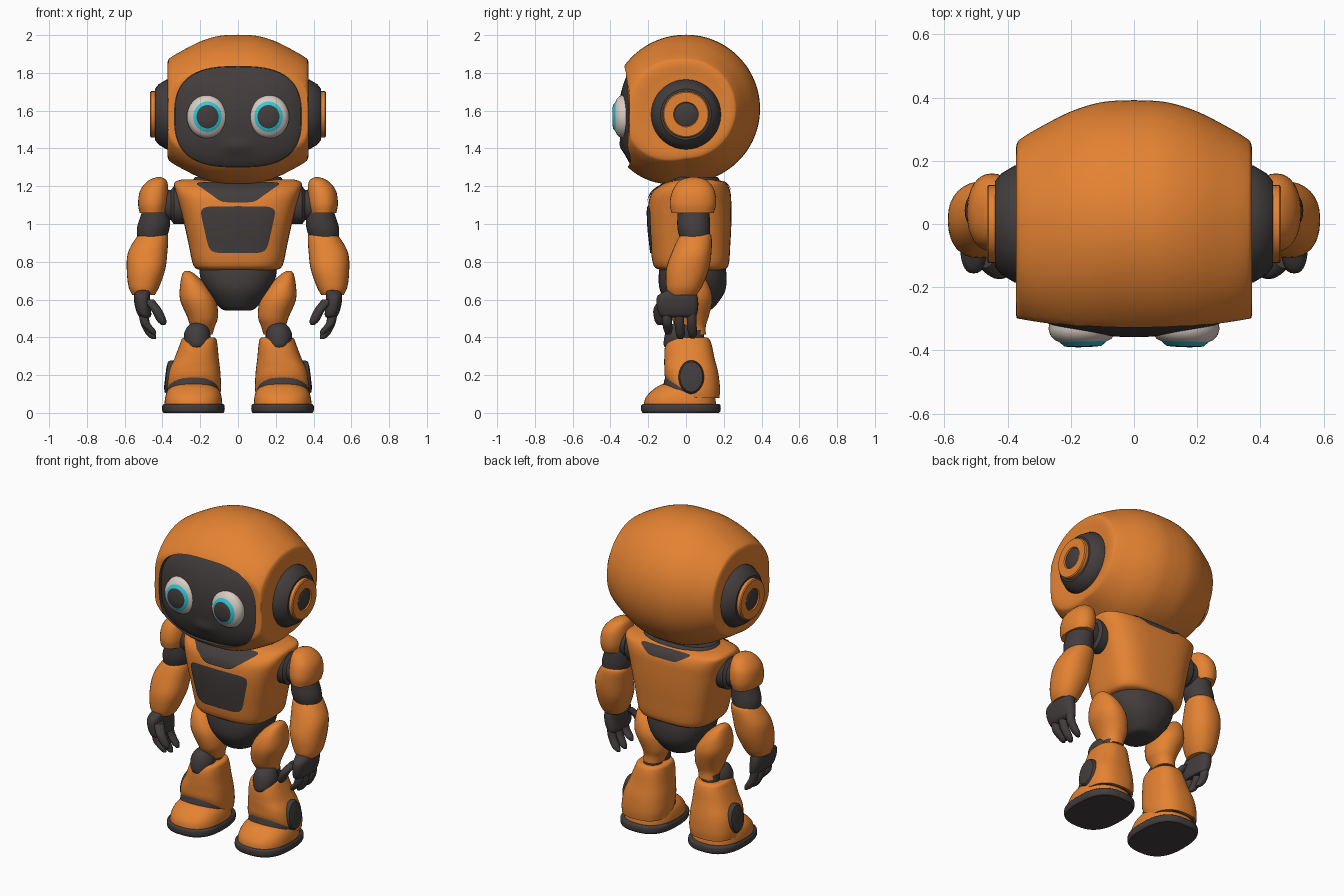
import bpy, bmesh, math
from mathutils import Vector

if "Cube" in bpy.data.objects:
    bpy.data.objects.remove(bpy.data.objects["Cube"])


def material(name, rgb):
    m = bpy.data.materials.new(name)
    m.diffuse_color = (*rgb, 1)
    m.use_nodes = True
    m.node_tree.nodes["Principled BSDF"].inputs["Base Color"].default_value = m.diffuse_color
    return m


ORANGE = material("orange shell", (0.78, 0.225, 0.032))
DARK = material("charcoal", (0.056, 0.047, 0.046))
WHITE = material("eye white", (0.68, 0.60, 0.54))
CYAN = material("cyan", (0.03, 0.60, 0.70))


def finish(mesh, angle=38):
    for p in mesh.polygons:
        p.use_smooth = True
    mesh.set_sharp_from_angle(angle=math.radians(angle))


def skin(name, rings, mats, bands=None, mirror=False, sheet=0):
    """Bridge a stack of rings, cap the ends, colour each band. A sheet faces y = sheet."""
    bm = bmesh.new()
    loops = [[bm.verts.new(p) for p in r] for r in rings]
    n = len(loops[0])
    for i, (a, b) in enumerate(zip(loops, loops[1:])):
        for k in range(n):
            f = bm.faces.new((a[k], a[(k + 1) % n], b[(k + 1) % n], b[k]))
            f.material_index = bands[i] if bands else 0
    bm.faces.new(loops[-1]).material_index = bands[-1] if bands else 0
    if not sheet:
        bm.faces.new(loops[0]).material_index = bands[0] if bands else 0
    bmesh.ops.recalc_face_normals(bm, faces=bm.faces)
    bm.normal_update()
    if sum(f.normal.y for f in bm.faces) * sheet < 0:
        bmesh.ops.reverse_faces(bm, faces=bm.faces)
    mesh = bpy.data.meshes.new(name)
    bm.to_mesh(mesh)
    bm.free()
    for m in mats:
        mesh.materials.append(m)
    finish(mesh)
    ob = bpy.data.objects.new(name, mesh)
    bpy.context.collection.objects.link(ob)
    if mirror:
        ob.modifiers.new("mirror", 'MIRROR')
    return ob


def oval(e, n):
    """Unit superellipse outline."""
    out = []
    for k in range(n):
        c, s = math.cos(2 * math.pi * k / n), math.sin(2 * math.pi * k / n)
        out.append((math.copysign(abs(c) ** (2 / e), c), math.copysign(abs(s) ** (2 / e), s)))
    return out


def smooth(secs, steps=4):
    """Catmull-Rom resampling of section tuples."""
    out = []
    for i in range(len(secs) - 1):
        p0, p1, p2, p3 = (secs[min(max(j, 0), len(secs) - 1)] for j in range(i - 1, i + 3))
        for s in range(steps):
            t = s / steps
            out.append(tuple(0.5 * (2 * b + (c - a) * t + (2 * a - 5 * b + 4 * c - d) * t * t
                                    + (3 * b - a - 3 * c + d) * t ** 3)
                             for a, b, c, d in zip(p0, p1, p2, p3)))
    return out + [tuple(secs[-1])]


def loft(name, secs, mat, e=2.0, n=32, mirror=False, warp=None):
    """Sections are (x, y, z, half width, half depth)."""
    rings = [[Vector((x + u * a, y + v * b, z)) for u, v in oval(e, n)]
             for x, y, z, a, b in smooth(secs)]
    if warp:
        rings = [[warp(p) for p in r] for r in rings]
    return skin(name, rings, [mat], mirror=mirror)


def lathe(name, origin, direction, profile, mats, bands=None, sx=1, sy=1, n=40):
    """Turned part, profile is (distance along direction, radius)."""
    q = Vector(direction).to_track_quat('Z', 'Y')
    rings = [[Vector(origin) + q @ Vector((u * r * sx, v * r * sy, t)) for u, v in oval(2, n)]
             for t, r in profile]
    return skin(name, rings, mats, bands, mirror=True)


def patch(name, e, place, mat, side=-1, n=64, count=16):
    """Sheet facing front or back, place(u, v) gives the position."""
    rings = [[place(u * t, v * t) for u, v in oval(e, n)]
             for t in [1 - i / count for i in range(count)] + [0.01]]
    return skin(name, rings, [mat], sheet=side)


# --- helmet: rings around the x axis, fuller and flattened at the front
HZ = 1.61


def helmet_ring(x, rb, rf, n=112):
    ring = []
    for i in range(n):
        c, s = math.cos(2 * math.pi * i / n), math.sin(2 * math.pi * i / n)
        f = max(0, -c)
        r = (rb + (rf - rb) * f ** 1.6) * (1 + 0.2 * f * max(0, -s))
        ring.append(Vector((x, max(r * c, -(0.333 - 0.25 * x * x)), HZ + r * s)))
    return ring


half = smooth([(0, .392, .40), (.1, .386, .398), (.2, .356, .385), (.3, .305, .355), (.355, .272, .325),
               (.370, .256, .30), (.374, .225, .26), (.370, .18, .20)], 5)
prof = [(-x, b, f) for x, b, f in reversed(half[1:])] + half
helmet = skin("helmet", [helmet_ring(*p) for p in prof], [ORANGE, DARK])

# visor opening
VX, VZ, VC = 0.336, 0.266, 1.568
cutter = skin("visor_cutter", [[Vector((u * VX, y, VC + v * VZ)) for u, v in oval(2.8, 64)]
                               for y in (-.5, -.27)], [ORANGE, DARK], bands=[1])
cutter.hide_render = True
cut = helmet.modifiers.new("opening", 'BOOLEAN')
cut.operation, cut.solver, cut.object = 'DIFFERENCE', 'EXACT', cutter
bpy.context.view_layer.update()
mesh = bpy.data.meshes.new_from_object(helmet.evaluated_get(bpy.context.evaluated_depsgraph_get()))
helmet.modifiers.clear()
helmet.data = mesh
finish(mesh, 50)
bpy.data.objects.remove(cutter)


def visor_point(u, v):
    x, z = u * VX * .995, VC + v * VZ * .995
    d = max(0, 1 - (abs(u) ** 2.8 + abs(v) ** 2.8) ** (2 / 2.8))
    bump = 0.014 * math.exp(-(x * x / .004 + (z - 1.41) ** 2 / .0012))
    return Vector((x, -.284 - .074 * d ** .8 - bump, z))


patch("visor", 2.8, visor_point, DARK)

# eyes: white dome, cyan lens edge, dark pupil
lathe("eye", (.163, -.30, 1.568), (-.02, -1, 0),
      [(0, .105), (.03, .112), (.05, .106), (.066, .092), (.072, .078), (.087, .060), (.090, .02)],
      [WHITE, CYAN, DARK], [0, 0, 0, 0, 1, 2], sx=.97, sy=1.03)

# ears
lathe("ear", (0, 0, 1.58), (1, 0, 0),
      [(.33, .185), (.378, .185), (.42, .16), (.44, .135), (.44, .123), (.46, .123), (.465, .117),
       (.465, .066), (.458, .062), (.458, .06), (.462, .054), (.462, .01)],
      [DARK, ORANGE], [0, 0, 0, 0, 1, 1, 1, 1, 0, 0, 0])

# --- torso: (z, half width, front y, back y)
TE = 3.2
torso = [(0, (f + b) / 2, z, w, (b - f) / 2) for z, w, f, b in [
    (.757, .20, -.13, .19), (.78, .236, -.172, .225), (.9, .263, -.19, .235), (1.0, .285, -.2, .24),
    (1.1, .31, -.2, .24), (1.17, .33, -.178, .235), (1.218, .337, -.11, .21), (1.235, .30, -.05, .16)]]
loft("torso", torso, ORANGE, TE, 64)
dense = smooth(torso)


def on_torso(x, z, side, lift):
    for a, b in zip(dense, dense[1:]):
        if a[2] <= z <= b[2]:
            t = (z - a[2]) / (b[2] - a[2])
            _, yc, _, w, d = (p + (q - p) * t for p, q in zip(a, b))
            return Vector((x, yc + side * (d * max(0, 1 - abs(x / w) ** TE) ** (1 / TE) + lift), z))


def torso_patch(name, e, z0, z1, w0, w1, lift, side=-1):
    patch(name, e, lambda u, v: on_torso(u * (w0 + (w1 - w0) * (v + 1) / 2),
                                         z0 + (z1 - z0) * (v + 1) / 2, side, lift), DARK, side)


torso_patch("chest_panel", 7, .846, 1.094, .15, .206, .006)
torso_patch("collar_front", 9, 1.115, 1.222, .085, .235, .008)
torso_patch("collar_back", 9, 1.175, 1.228, .09, .18, .006, side=1)
loft("collar", [(0, .04, 1.15, .24, .14), (0, .04, 1.225, .24, .14), (0, .04, 1.25, .225, .125)], DARK, 2.4)
loft("pelvis", [(0, .035, .543, .07, .08), (0, .035, .56, .10, .115), (0, .035, .64, .165, .17),
                (0, .035, .72, .20, .18), (0, .035, .80, .205, .17)], DARK, 2.3, 48)

# --- arms
lathe("shoulder_joint", (0, .04, 1.10), (1, 0, 0), [(.27, .1), (.34, .1), (.355, .08), (.43, .08)],
      [DARK], sx=.85)
loft("shoulder_pad", [(.452, .035, 1.058, .068, .112), (.450, .037, 1.11, .079, .123),
                      (.443, .04, 1.18, .074, .11), (.426, .04, 1.23, .048, .072),
                      (.418, .04, 1.248, .012, .02)], ORANGE, 2.2, mirror=True)
loft("upper_arm", [(.43, .04, 1.12, .06, .08), (.44, .04, 1.03, .08, .086), (.45, .042, .97, .086, .086),
                   (.46, .05, .90, .07, .075)], DARK, mirror=True)
loft("forearm", [(.448, .052, .955, .06, .065), (.452, .05, .935, .082, .085), (.478, .03, .85, .104, .105),
                 (.487, .008, .76, .102, .113), (.498, -.01, .67, .082, .095), (.50, -.018, .625, .06, .075)],
     ORANGE, 2.2, mirror=True)

# --- hands
loft("palm", [(.50, -.03, .65, .04, .07), (.508, -.045, .62, .043, .105), (.505, -.045, .57, .042, .11),
              (.495, -.042, .52, .036, .1), (.488, -.04, .505, .022, .085)], DARK, 2.6, mirror=True)
for i, (y, tip) in enumerate([(-.10, .415), (-.035, .39), (.03, .395)]):
    loft(f"finger_{i + 1}", [(.50, y, .55, .026, .027), (.493, y, .48, .025, .026),
                             (.462, y + .005, tip + .025, .024, .024), (.445, y + .005, tip, .01, .012)],
         DARK, n=14, mirror=True)
loft("thumb", [(.475, -.11, .60, .03, .03), (.435, -.145, .55, .029, .028), (.405, -.142, .49, .026, .025),
               (.395, -.138, .465, .010, .012)], DARK, n=14, mirror=True)

# --- legs
loft("thigh", [(.193, .04, .415, .058, .065), (.188, .025, .46, .066, .08), (.188, .02, .51, .082, .1),
               (.212, .02, .60, .095, .12), (.238, .02, .68, .068, .1), (.262, .02, .735, .033, .055),
               (.27, .02, .752, .01, .015)], ORANGE, 2.2, mirror=True)
loft("knee_joint", [(.205, .04, .32, .055, .06), (.20, .04, .44, .055, .055)], DARK, mirror=True)
loft("knee_cap", [(.217, -.04, .33, .02, .03), (.217, -.04, .35, .058, .075), (.217, -.035, .41, .07, .078),
                  (.215, -.03, .46, .05, .06), (.213, -.028, .478, .015, .02)], DARK, mirror=True)


def arch(p):
    """Raise the shin's lower edge over the instep."""
    p.z += .095 * min(1, max(0, (.02 - p.y) / .12)) * max(0, 1 - (p.z - .085) / .2)
    return p


loft("shin", [(.237, .035, .08, .140, .142), (.235, .033, .13, .145, .147), (.231, .028, .21, .138, .143),
              (.219, .018, .29, .117, .133), (.209, .013, .36, .1, .123), (.206, .015, .395, .088, .105),
              (.206, .02, .40, .06, .075)], ORANGE, 2.5, 48, mirror=True, warp=arch)
lathe("ankle_disc", (0, .028, .145), (1, .0, .12), [(.33, .09), (.37, .09), (.383, .08), (.388, .05), (.388, .01)],
      [DARK], sx=.75)
loft("ankle", [(.237, .02, .08, .142, .147), (.237, .02, .15, .137, .14), (.235, .02, .22, .115, .12)],
     DARK, 2.4, mirror=True)
loft("foot_shell", [(.236, -.032, .04, .153, .192), (.236, -.03, .08, .150, .184), (.236, -.02, .12, .136, .158),
                    (.236, -.01, .15, .1, .12), (.236, -.005, .16, .04, .06)], ORANGE, 2.4, 48, mirror=True)
loft("sole", [(.236, -.027, 0, .158, .202), (.236, -.027, .012, .165, .21), (.236, -.027, .038, .165, .21),
              (.236, -.027, .047, .158, .202)], DARK, 2.6, 48, mirror=True)
